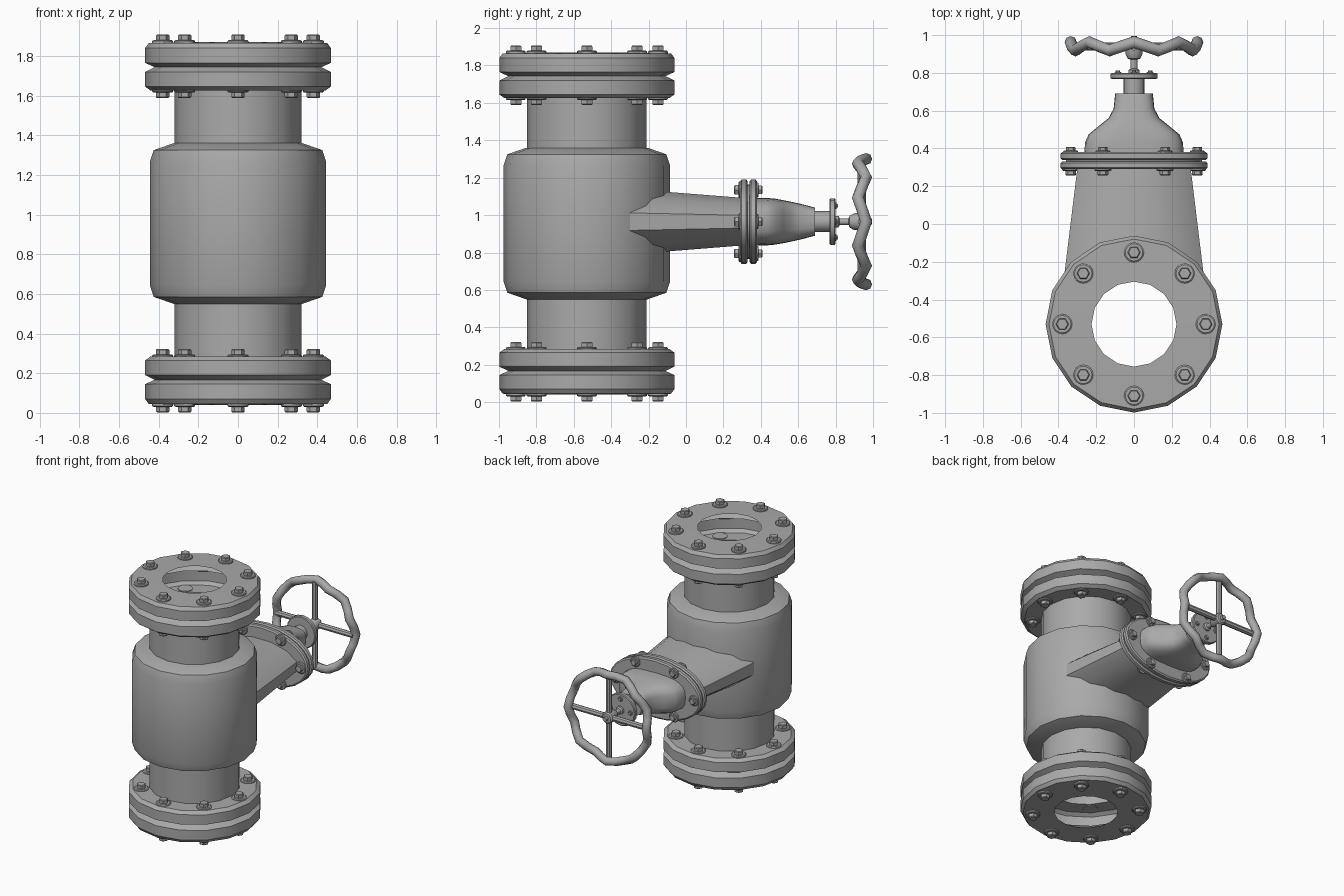
import bpy, bmesh
from math import cos, sin, pi, radians, copysign
from mathutils import Vector, Matrix

cube = bpy.data.objects.get("Cube")
if cube:
    bpy.data.objects.remove(cube, do_unlink=True)

iron = bpy.data.materials.new("cast_iron_grey")
iron.use_nodes = True
grey = (0.40, 0.40, 0.40, 1)
iron.diffuse_color = grey
iron.node_tree.nodes["Principled BSDF"].inputs["Base Color"].default_value = grey

PIPE_Y = -0.53    # vertical pipe axis
MID = 0.955       # mid height of the pipe
STEM_Z = 0.965    # height of the stem axis


def finish(bm, name, angle=35):
    bmesh.ops.recalc_face_normals(bm, faces=bm.faces)
    mesh = bpy.data.meshes.new(name)
    bm.to_mesh(mesh)
    bm.free()
    mesh.materials.append(iron)
    obj = bpy.data.objects.new(name, mesh)
    bpy.context.collection.objects.link(obj)
    bpy.ops.object.select_all(action='DESELECT')
    obj.select_set(True)
    bpy.context.view_layer.objects.active = obj
    bpy.ops.object.shade_smooth_by_angle(angle=radians(angle))
    return obj


def power(v, p):
    return copysign(abs(v) ** p, v)


def ring(t, rx, ry, n, square, turn):
    """Superellipse ring at height t; square = 2 gives an ellipse."""
    angles = [2 * pi * (i + turn) / n for i in range(n)]
    return [Vector((rx * power(cos(a), 2 / square), ry * power(sin(a), 2 / square), t))
            for a in angles]


def loft(bm, rows, place, n=16, square=2, turn=0, caps=True):
    """Skin rings given as (height, half width, half depth)."""
    loops = [[bm.verts.new(place @ v) for v in ring(t, rx, ry, n, square, turn)]
             for t, rx, ry in rows]
    for a, b in zip(loops, loops[1:]):
        for i in range(n):
            j = (i + 1) % n
            bm.faces.new((a[i], a[j], b[j], b[i]))
    if caps:
        bm.faces.new(loops[0])
        bm.faces.new(loops[-1])


def round_rows(profile):
    return [(t, r, r) for r, t in profile]


def bolt(bm, place, size=1.0):
    """Washer and hex head standing along local +z."""
    s = size
    loft(bm, round_rows([(.053 * s, -.004), (.053 * s, .006 * s), (.046 * s, .011 * s)]), place)
    loft(bm, round_rows([(.034 * s, 0), (.034 * s, .033 * s), (.029 * s, .038 * s)]), place, n=6)


UP = Matrix.Translation((0, PIPE_Y, 0))
# Local z runs along +y, local y becomes -z
BACK = Matrix.Translation((0, 0, STEM_Z)) @ Matrix.Rotation(-pi / 2, 4, 'X')
FLIP = Matrix.Rotation(pi, 4, 'X')

# Pipe body and paired end flanges, hollow shell mirrored about its middle
half = [(.445, .31), (.425, .37), (.325, .405), (.32, .405), (.32, .67),
        (.44, .67), (.468, .69), (.468, .765), (.42, .788), (.468, .81),
        (.468, .885), (.45, .91), (.225, .915)]
profile = [(r, MID - h) for r, h in reversed(half)] + [(r, MID + h) for r, h in half]
bm = bmesh.new()
loft(bm, round_rows(profile), UP, caps=False)
finish(bm, "valve_body")

# Bolts on both faces of each end flange
bm = bmesh.new()
for k in range(8):
    a = k * pi / 4
    for side in (1, -1):
        for height, outward in ((.914, 1), (.671, -1)):
            spot = Matrix.Translation((.38 * cos(a), PIPE_Y + .38 * sin(a), MID + side * height))
            bolt(bm, spot if side * outward > 0 else spot @ FLIP)
finish(bm, "pipe_flange_bolts")

# Flattened neck from body to bonnet
bm = bmesh.new()
loft(bm, [(-.3, .386, .181), (.3, .31, .132)], BACK, n=12, turn=.5, caps=False)
finish(bm, "neck", 25)

# Pair of oval bonnet flanges with a narrow gap
bm = bmesh.new()
plate = [(0, .38, .215), (.008, .39, .226), (.032, .39, .226), (.04, .38, .215)]
for y in (.29, .34):
    loft(bm, [(y + t, rx, rz) for t, rx, rz in plate], BACK, n=24)
loft(bm, [(.32, .36, .2), (.35, .36, .2)], BACK, n=24)
finish(bm, "bonnet_flanges")

bm = bmesh.new()
spots = [(.335, 0), (-.335, 0)] + [(sx * .165, sz * .17) for sx in (1, -1) for sz in (1, -1)]
for x, z in spots:
    bolt(bm, BACK @ Matrix.Translation((x, z, .38)), .75)
    bolt(bm, BACK @ Matrix.Translation((x, z, .29)) @ FLIP, .85)
finish(bm, "bonnet_bolts")

# Bonnet narrowing to the stem
bm = bmesh.new()
loft(bm, [(.37, .262, .128), (.43, .26, .127), (.475, .24, .123), (.52, .185, .115),
          (.56, .135, .107), (.61, .108, .096), (.69, .1, .075)], BACK, n=24, square=3)
finish(bm, "bonnet")

# Packing gland and its bolts
bm = bmesh.new()
loft(bm, round_rows([(.056, .68), (.056, .775)]), BACK)
loft(bm, round_rows([(.118, .767), (.124, .772), (.124, .795), (.118, .8)]), BACK)
for k in range(4):
    a = k * pi / 2
    bolt(bm, BACK @ Matrix.Translation((.085 * cos(a), .085 * sin(a), .8)), .35)
finish(bm, "packing_gland")

# Stem and hub
bm = bmesh.new()
loft(bm, round_rows([(.03, .795), (.03, .815), (.018, .822), (.018, .87), (.032, .875),
                     (.045, .9), (.045, .96), (.035, .97), (.016, .972), (.016, .995)]), BACK)
finish(bm, "stem_and_hub")

# Wavy handwheel rim
bm = bmesh.new()
COUNT, SIDES, TUBE = 32, 8, .032
loops = []
for i in range(COUNT):
    a = 2 * pi * i / COUNT
    wave = .941 + .022 * cos(8 * a)
    loops.append([bm.verts.new(BACK @ Vector((
        (.335 + TUBE * cos(b)) * cos(a),
        (.335 + TUBE * cos(b)) * sin(a),
        wave + TUBE * sin(b)))) for b in [2 * pi * j / SIDES for j in range(SIDES)]])
for i in range(COUNT):
    a, b = loops[i], loops[(i + 1) % COUNT]
    for j in range(SIDES):
        k = (j + 1) % SIDES
        bm.faces.new((a[j], a[k], b[k], b[j]))
finish(bm, "handwheel_rim", 50)

# Four spokes
bm = bmesh.new()
for k in range(4):
    turn = Matrix.Rotation(k * pi / 2, 4, 'Z') @ Matrix.Rotation(pi / 2, 4, 'Y')
    loft(bm, round_rows([(.022, .02), (.022, .33)]),
         BACK @ Matrix.Translation((0, 0, .94)) @ turn, n=8)
finish(bm, "handwheel_spokes")
